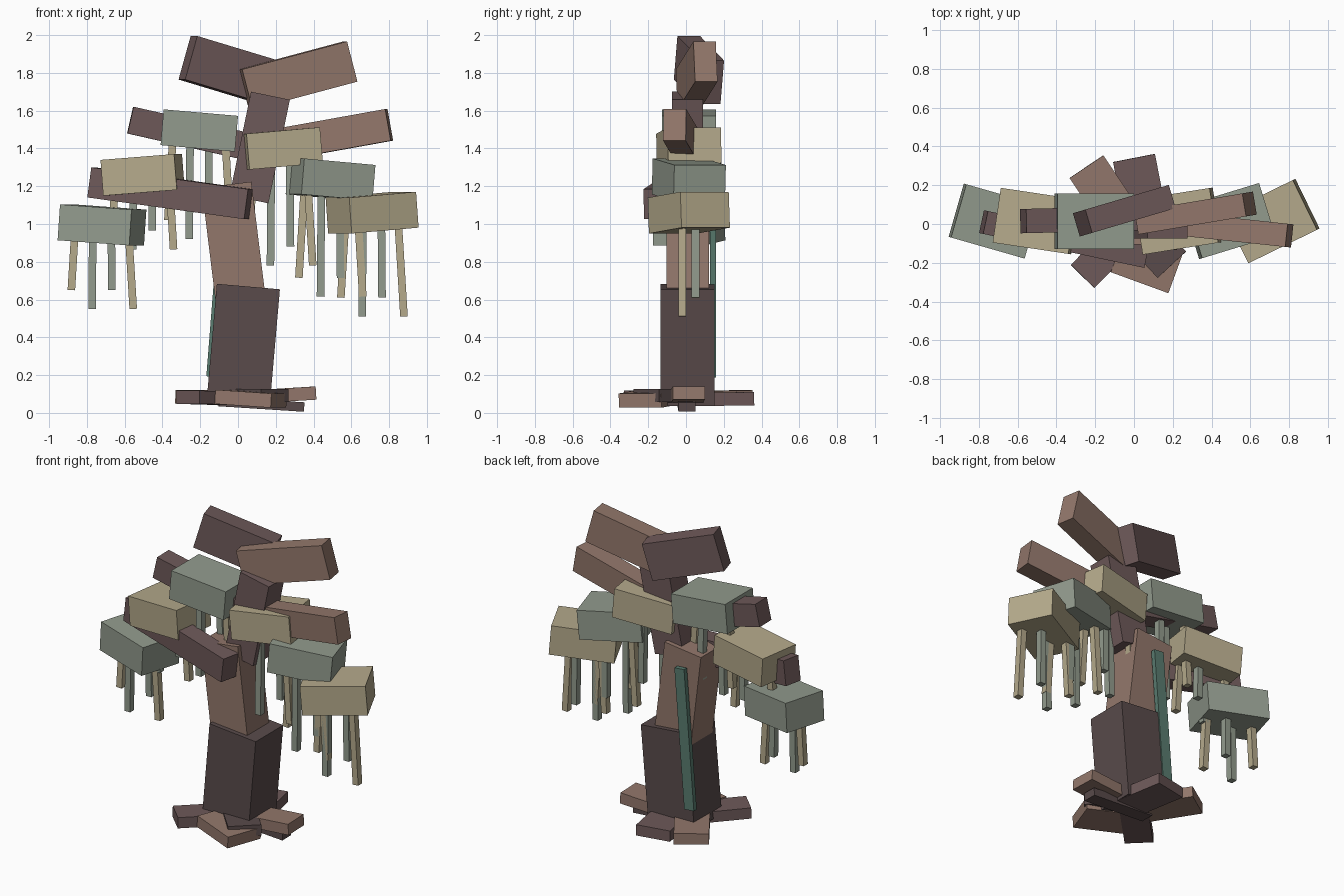
import bpy
from math import atan2, hypot, radians
from mathutils import Vector

if "Cube" in bpy.data.objects:
    bpy.data.objects.remove(bpy.data.objects["Cube"])


def mat(name, r, g, b):
    m = bpy.data.materials.new(name)
    m.diffuse_color = (r, g, b, 1)
    m.use_nodes = True
    m.node_tree.nodes["Principled BSDF"].inputs["Base Color"].default_value = m.diffuse_color
    return m


DARK = mat("dark_bark", .10, .07, .07)
PURPLE = mat("purple_bark", .155, .10, .10)
BROWN = mat("light_bark", .29, .185, .147)
TAN = mat("tan_moss", .46, .40, .26)
GREEN = mat("green_moss", .29, .33, .27)
TEAL = mat("teal_vine", .10, .20, .16)


def box(name, centre, size, material, yaw=0, pitch=0):
    """Box of full size; positive pitch leans its top towards +x (radians)."""
    bpy.ops.mesh.primitive_cube_add(size=1, location=centre, rotation=(0, pitch, yaw))
    o = bpy.context.object
    o.name = name
    o.scale = size
    bpy.ops.object.transform_apply(location=False, rotation=False, scale=True)
    o.data.materials.append(material)


def bar(name, a, b, width, height, material):
    """Box running from end centre a to end centre b."""
    a, b = Vector(a), Vector(b)
    d = b - a
    box(name, (a + b) / 2, (d.length, width, height), material,
        atan2(d.y, d.x), -atan2(d.z, hypot(d.x, d.y)))


# Trunk: three leaning blocks
box("trunk_lower", (.028, .008, .36), (.335, .285, .62), DARK, 0, radians(5))
box("trunk_middle", (-.023, .008, .90), (.265, .225, .62), BROWN, 0, radians(-7))
box("trunk_upper", (.115, .008, 1.405), (.21, .165, .56), PURPLE, 0, radians(11.7))

# Vine strip up the back
box("back_vine", (-.097, .143, .645), (.07, .03, .91), TEAL, 0, radians(4.5))

# Roots
roots = [
    ((0, 0, .08), (.41, .015, .105), .17, .07, BROWN),
    ((-.1, 0, .06), (.35, .005, .031), .09, .05, DARK),
    ((.07, -.02, .07), (0, .34, .075), .22, .07, PURPLE),
    ((-.06, .02, .08), (-.245, .295, .085), .21, .07, BROWN),
    ((0, 0, .075), (-.265, -.27, .083), .17, .07, PURPLE),
    ((-.08, -.135, .085), (.216, -.243, .065), .24, .075, BROWN),
    ((0, 0, .09), (.195, -.21, .092), .20, .07, DARK),
]
for i, (a, b, w, h, m) in enumerate(roots):
    bar(f"root_{i + 1}", a, b, w, h, m)

# Branches
bar("branch_low_left", (-.775, .01, 1.22), (.055, -.165, 1.105), .12, .16, PURPLE)
bar("branch_mid_left", (-.57, .015, 1.55), (.05, .03, 1.41), .125, .145, PURPLE)
bar("branch_mid_right", (.80, -.06, 1.525), (.05, .02, 1.39), .12, .17, BROWN)
bar("branch_top_right", (.595, .103, 1.86), (.04, .01, 1.712), .12, .22, BROWN)
bar("branch_top_left", (-.265, .005, 1.88), (.165, .132, 1.75), .125, .24, PURPLE)

# Moss clumps: centre x, z, yaw, pitch, strand bottom below centre, colour
clumps = [
    (-.72, .995, -16, 4, .345, GREEN),
    (-.505, 1.26, -8.5, -4.5, .295, TAN),
    (-.205, 1.495, 0, 5, .475, GREEN),
    (.225, 1.40, 9, -5, .52, TAN),
    (.49, 1.235, 17, 5, .52, GREEN),
    (.71, 1.06, 26, -4.5, .45, TAN),
]
for n, (x, z, yaw, pitch, drop, m) in enumerate(clumps, 1):
    box(f"moss_clump_{n}", (x, .015, z), (.395, .285, .19), m, radians(yaw), radians(pitch))
    # Four hanging strands, outer pair splayed slightly, every second one longer
    for i, dx in enumerate((-.165, -.055, .055, .165)):
        length = drop + .1 * (i % 2)
        splay = (3.5, 0.5, -0.5, -3.5)[i]
        box(f"moss_strand_{n}_{i + 1}",
            (x + dx * .92, .05 if i % 2 == 0 else -.02, z - length / 2),
            (.04, .042, length), TAN if i in (0, 3) else GREEN, 0, radians(splay))
